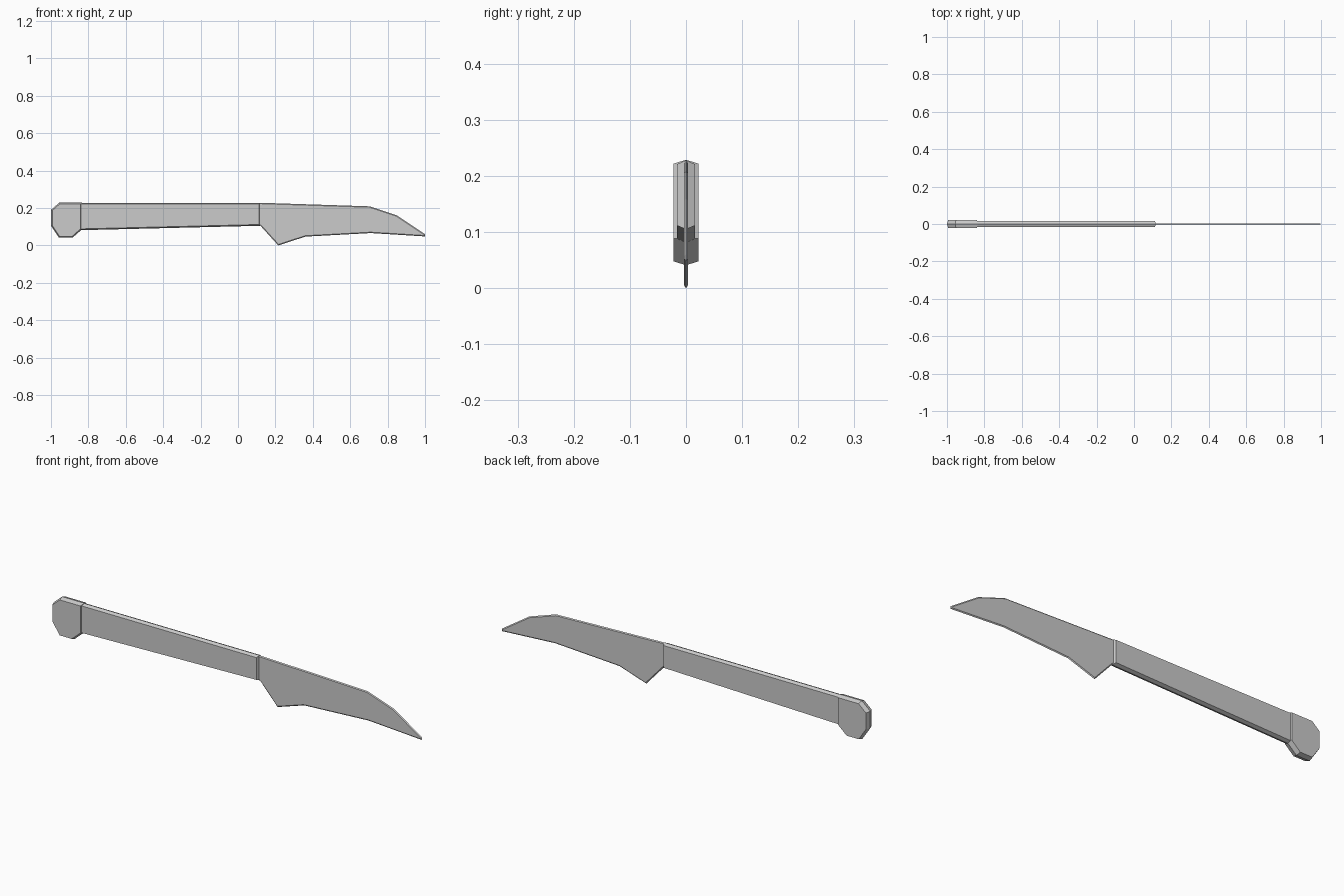
import bpy
import bmesh
from mathutils import Vector

if "Cube" in bpy.data.objects:
    bpy.data.objects.remove(bpy.data.objects["Cube"])


def inset_outline(points, dist):
    """Offset a counter-clockwise outline inwards with mitred corners."""
    pts = [Vector(p) for p in points]
    result = []
    for i, p in enumerate(pts):
        d1 = (p - pts[i - 1]).normalized()
        d2 = (pts[(i + 1) % len(pts)] - p).normalized()
        n1, n2 = Vector((-d1.y, d1.x)), Vector((-d2.y, d2.x))
        result.append(p + (n1 + n2) * dist / (1 + n1.dot(n2)))
    return result


def ridged_plate(name, outline, half_width, bevel):
    """Flat plate whose rim rises to a ridge along the centre plane."""
    inner = inset_outline(outline, bevel)
    bm = bmesh.new()
    rings = []
    for y, ring in ((-half_width, inner), (0, outline), (half_width, inner)):
        rings.append([bm.verts.new((p[0], y, p[1])) for p in ring])
    n = len(outline)
    for a, b in zip(rings, rings[1:]):
        for i in range(n):
            j = (i + 1) % n
            bm.faces.new((a[i], a[j], b[j], b[i]))
    bm.faces.new(rings[0])
    bm.faces.new(rings[2][::-1])
    bmesh.ops.recalc_face_normals(bm, faces=bm.faces[:])
    mesh = bpy.data.meshes.new(name)
    bm.to_mesh(mesh)
    bm.free()
    obj = bpy.data.objects.new(name, mesh)
    bpy.context.collection.objects.link(obj)
    return obj


# Rounded butt of the grip
ridged_plate("pommel", [
    (-1.0, 0.105), (-0.957, 0.041), (-0.885, 0.041), (-0.834, 0.086),
    (-0.834, 0.229), (-0.955, 0.229), (-1.0, 0.19)], 0.022, 0.007)

# Long tapering handle, tucked into the pommel
ridged_plate("handle", [
    (-0.86, 0.081), (0.118, 0.105), (0.118, 0.228), (-0.86, 0.228)],
    0.016, 0.007)

# Thin curved blade with a pointed heel
ridged_plate("blade", [
    (0.1, 0.108), (0.12, 0.105), (0.215, 0.0), (0.36, 0.047),
    (0.71, 0.066), (1.0, 0.048), (1.0, 0.06), (0.85, 0.16),
    (0.705, 0.209), (0.12, 0.228), (0.1, 0.227)], 0.004, 0.005)
